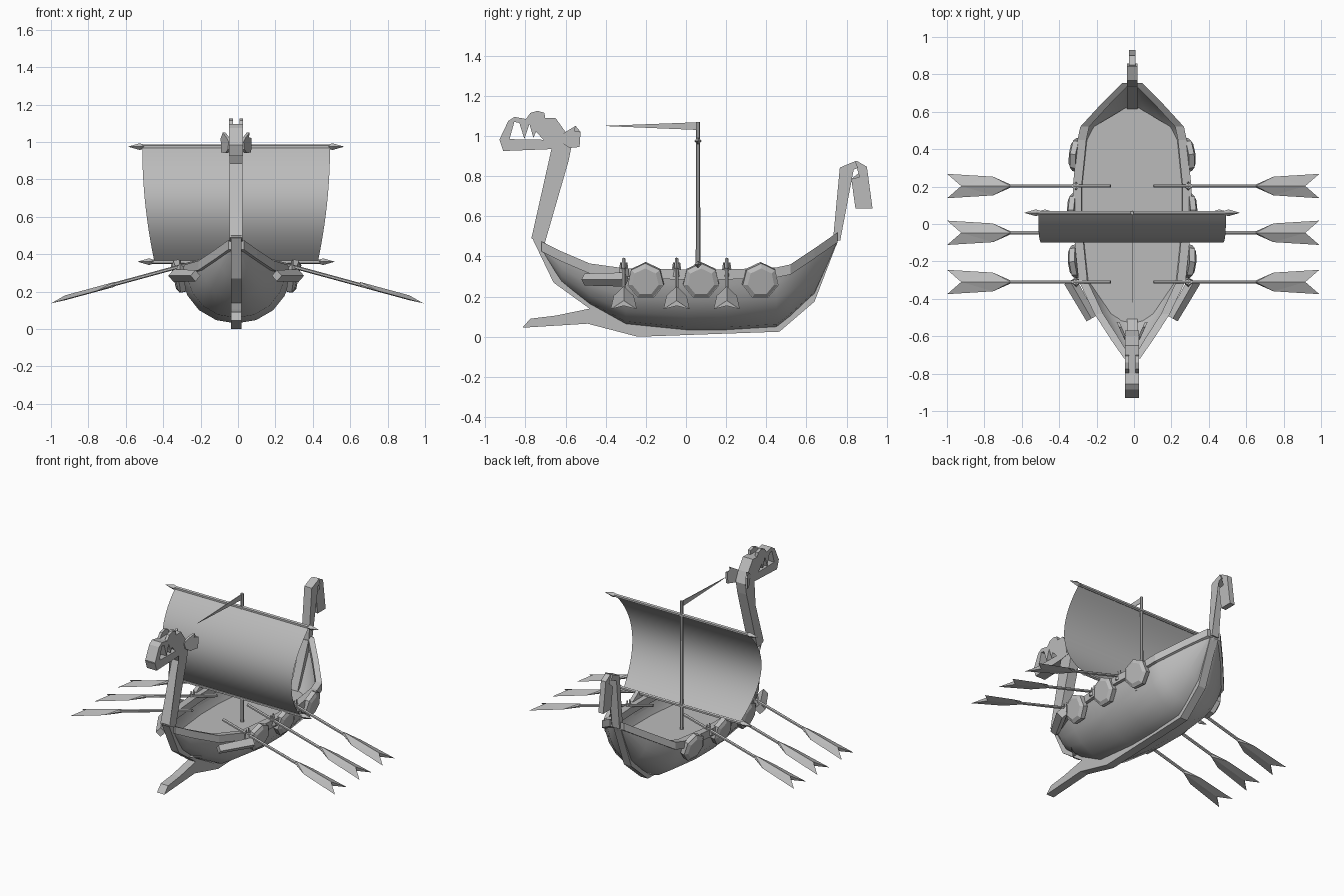
import bpy, bmesh, math
from mathutils import Vector

if "Cube" in bpy.data.objects:
    bpy.data.objects.remove(bpy.data.objects["Cube"])

X0 = -0.01  # lateral centre of the ship
grey = bpy.data.materials.new("weathered_grey")
grey.diffuse_color = (0.5, 0.5, 0.5, 1)
grey.use_nodes = True
grey.node_tree.nodes["Principled BSDF"].inputs["Base Color"].default_value = grey.diffuse_color


def finish(name, bm, smooth=False, closed=True):
    if closed:
        bmesh.ops.recalc_face_normals(bm, faces=bm.faces)
    me = bpy.data.meshes.new(name)
    bm.to_mesh(me)
    bm.free()
    me.materials.append(grey)
    for p in me.polygons:
        p.use_smooth = smooth
    ob = bpy.data.objects.new(name, me)
    bpy.context.collection.objects.link(ob)
    return ob


def slab(name, pts, x0, x1, shear=0.0, y0=0.0):
    """Side profile (y, z) extruded across x, optionally splayed along y."""
    bm = bmesh.new()
    a = [bm.verts.new((X0 + x0 + shear * (y - y0), y, z)) for y, z in pts]
    b = [bm.verts.new((X0 + x1 + shear * (y - y0), y, z)) for y, z in pts]
    bm.faces.new(a)
    bm.faces.new(b[::-1])
    for i in range(len(pts)):
        j = (i + 1) % len(pts)
        bm.faces.new((a[i], b[i], b[j], a[j]))
    bmesh.ops.triangulate(bm, faces=[f for f in bm.faces if len(f.verts) > 4])
    return finish(name, bm)


def rod(name, p, q, r1, r2, n=6):
    p, q = Vector(p), Vector(q)
    d = q - p
    bm = bmesh.new()
    bmesh.ops.create_cone(bm, cap_ends=True, segments=n, radius1=r1, radius2=r2, depth=d.length)
    bm.transform(d.to_track_quat('Z', 'Y').to_matrix().to_4x4())
    bmesh.ops.translate(bm, verts=bm.verts, vec=(p + q) / 2 + Vector((X0, 0, 0)))
    return finish(name, bm)


def ribbon(pts, h):
    """Closed outline of constant half width h around an open path."""
    left, right = [], []
    for i, p in enumerate(pts):
        p = Vector(p)
        d1 = (p - Vector(pts[i - 1])).normalized() if i else None
        d2 = (Vector(pts[i + 1]) - p).normalized() if i < len(pts) - 1 else d1
        d1 = d1 or d2
        n1, n2 = Vector((-d1.y, d1.x)), Vector((-d2.y, d2.x))
        m = (n1 + n2).normalized()
        m *= h / max(0.5, m.dot(n1))
        left.append(tuple(p + m))
        right.append(tuple(p - m))
    return left + right[::-1]


# Hull stations: y, half width, gunwale height, keel height
stations = [(-0.72, .03, .465, .42), (-0.62, .10, .415, .27), (-0.48, .19, .355, .16),
            (-0.30, .275, .33, .06), (0.0, .305, .325, .03), (0.2, .305, .325, .03),
            (0.45, .28, .335, .045), (0.52, .265, .35, .10), (0.64, .155, .43, .21),
            (0.755, .04, .51, .47)]
section = [(0, 0), (.35, .06), (.65, .24), (.85, .5), (.95, .78), (1, 1)]

bm = bmesh.new()
rows = []
for y, w, zt, zk in stations:
    half = [(w * a, zk + (zt - zk) * b) for a, b in section]
    full = [(-x, z) for x, z in half[:0:-1]] + half
    rows.append([bm.verts.new((X0 + x, y, z)) for x, z in full])
for r, s in zip(rows, rows[1:]):
    for i in range(len(r) - 1):
        bm.faces.new((r[i], r[i + 1], s[i + 1], s[i]))
hull = finish("hull", bm, smooth=True, closed=False)
for p in hull.data.polygons:
    p.use_smooth = True
hull.data.flip_normals()

# Deck inside the hull
bm = bmesh.new()
edge = []
for y, w, zt, zk in stations:
    if zk < .2:
        t = (.2 - zk) / (zt - zk)
        for (a, b), (c, d) in zip(section, section[1:]):
            if b <= t <= d:
                edge.append((w * (a + (c - a) * (t - b) / (d - b)), y))
                break
edge = [(.02, -.57)] + edge + [(.02, .63)]
outline = edge + [(-x, y) for x, y in edge[::-1]]
bm.faces.new([bm.verts.new((X0 + x, y, .2)) for x, y in outline][::1]).normal_update()
finish("deck", bm)

# Gunwale rails
for s in (-1, 1):
    bm = bmesh.new()
    rings = []
    for y, w, zt, zk in stations:
        o, i = w + .012, max(w - .035, .005)
        prof = [(o, zt + .01), (o, zt - .04), (i, zt - .04), (i, zt + .01)]
        rings.append([bm.verts.new((X0 + s * x, y, z)) for x, z in prof])
    for r, q in zip(rings, rings[1:]):
        for k in range(4):
            m = (k + 1) % 4
            bm.faces.new((r[k], r[m], q[m], q[k]))
    bm.faces.new(rings[0])
    bm.faces.new(rings[-1])
    finish("gunwale_rail", bm)

# Keel with ram, stem and stern
slab("keel_and_ram", [(-.77, .5), (-.66, .27), (-.48, .14), (-.65, .105), (-.775, .09),
     (-.815, .045), (-.49, .065), (-.24, 0), (.465, .025), (.64, .175), (.765, .5),
     (.73, .5), (.61, .19), (.45, .06), (-.24, .045), (-.45, .155), (-.62, .29),
     (-.705, .47)], -.028, .028)

# Figurehead: neck, jaws, brows, fins
slab("neck", [(-.77, .49), (-.645, .885), (-.67, .935), (-.57, .95), (-.585, .875),
              (-.705, .46)], -.035, .035)
slab("lower_jaw", [(-.93, .985), (-.91, .925), (-.66, .935), (-.66, .98)], -.037, .037)
slab("upper_head", [(-.93, .98), (-.885, 1.075), (-.855, 1.095), (-.80, 1.085), (-.65, 1.09),
     (-.60, 1.02), (-.57, .95), (-.67, .935), (-.685, .98), (-.69, 1.02), (-.71, 1.05),
     (-.72, .995), (-.735, 1.05), (-.76, .99), (-.78, 1.06), (-.805, .985), (-.83, 1.065),
     (-.855, 1.07), (-.88, .98)], -.037, .037)
for s in (-1, 1):
    slab("brow", [(-.80, 1.08), (-.775, 1.115), (-.74, 1.125), (-.705, 1.115), (-.70, 1.08)],
         s * .018, s * .037)
    slab("cheek_fin", [(-.62, 1.0), (-.60, 1.02), (-.55, 1.05), (-.555, 1.025), (-.525, 1.02),
         (-.53, .945), (-.58, .94), (-.61, .96)], s * .025, s * .04, s * .45, -.62)

# Stern post ending in a squared curl
slab("stern_post", ribbon([(.75, .48), (.783, .83), (.85, .858)], .018), -.028, .028)
slab("stern_curl", ribbon([(.80, .84), (.85, .86), (.888, .838), (.913, .653), (.856, .653),
                           (.839, .775), (.868, .782)], .014), -.018, .018)

# Mast and pennant
rod("mast", (0, .06, .19), (0, .06, 1.07), .012, .01)
slab("pennant", [(.055, 1.068), (.055, 1.03), (-.42, 1.05)], -.002, .002)

# Yards with pointed ends
for z, half in ((.975, .50), (.36, .45)):
    rod("yard", (-half, .06, z), (half, .06, z), .012, .012)
    for s in (-1, 1):
        rod("yard_tip", (s * (half + .015), .06, z), (s * (half + .075), .06, z), .018, .001, 4)
        rod("yard_tip_base", (s * (half - .01), .06, z), (s * (half + .015), .06, z), .01, .018, 4)

# Billowing sail
bm = bmesh.new()
N = 20
prev = None
for k in range(N + 1):
    t = k / N
    y, z, w = .06 - .16 * (1 - (2 * t - 1) ** 2), .975 - .615 * t, .502 - .065 * t * t
    cur = [bm.verts.new((X0 + x, y, z)) for x in (-w, w)]
    if prev:
        bm.faces.new((prev[0], cur[0], cur[1], prev[1]))
    prev = cur
finish("sail", bm, smooth=True, closed=False)


def oar_z(x):
    return .385 - .272 * (x - .115)


# Oars, oarlocks, shields and bow brackets on both sides
for s in (-1, 1):
    for y in (.203, -.047, -.31):
        rod("oar_shaft", (s * .115, y, oar_z(.115)), (s * .70, y, oar_z(.70)), .01, .01)
        bm = bmesh.new()
        P = lambda x, dy, dz: bm.verts.new((s * x - .004, y + dy, oar_z(x) + dz))
        rim = {k: [P(.655, k * .008, 0), P(.75, k * .05, -.008), P(.995, k * .065, -.008)]
               for k in (-1, 1)}
        for dz in (.014, -.012):
            a, b = P(.655, 0, dz), P(.92, 0, dz)
            for k in (-1, 1):
                r = rim[k]
                bm.faces.new((a, r[0], r[1]))
                bm.faces.new((a, r[1], b))
                bm.faces.new((b, r[1], r[2]))
        bmesh.ops.holes_fill(bm, edges=bm.edges)
        finish("oar_blade", bm)
        rod("oarlock_base", (s * .30, y, .30), (s * .30, y, .34), .028, .022, 4)
        for d in (-.016, .016):
            rod("oarlock_prong", (s * .30, y + d, .33), (s * .30, y + d * .8, .37), .008, .005, 4)
    for y, x, yaw in ((-.2, .30, -.08), (.075, .305, 0), (.37, .295, .12)):
        d = Vector((s, yaw, -.22)).normalized()
        c = Vector((s * x, y, .28))
        rod("shield_rim", c - d * .012, c + d * .018, .092, .092, 7)
        rod("shield_face", c + d * .018, c + d * .03, .088, .068, 7)
    d = Vector((s * .12, .21, 0))
    c = Vector((s * .275, -.405, .285))
    rod("bow_bracket", c - d * .48, c + d * .48, .03, .035, 4)
